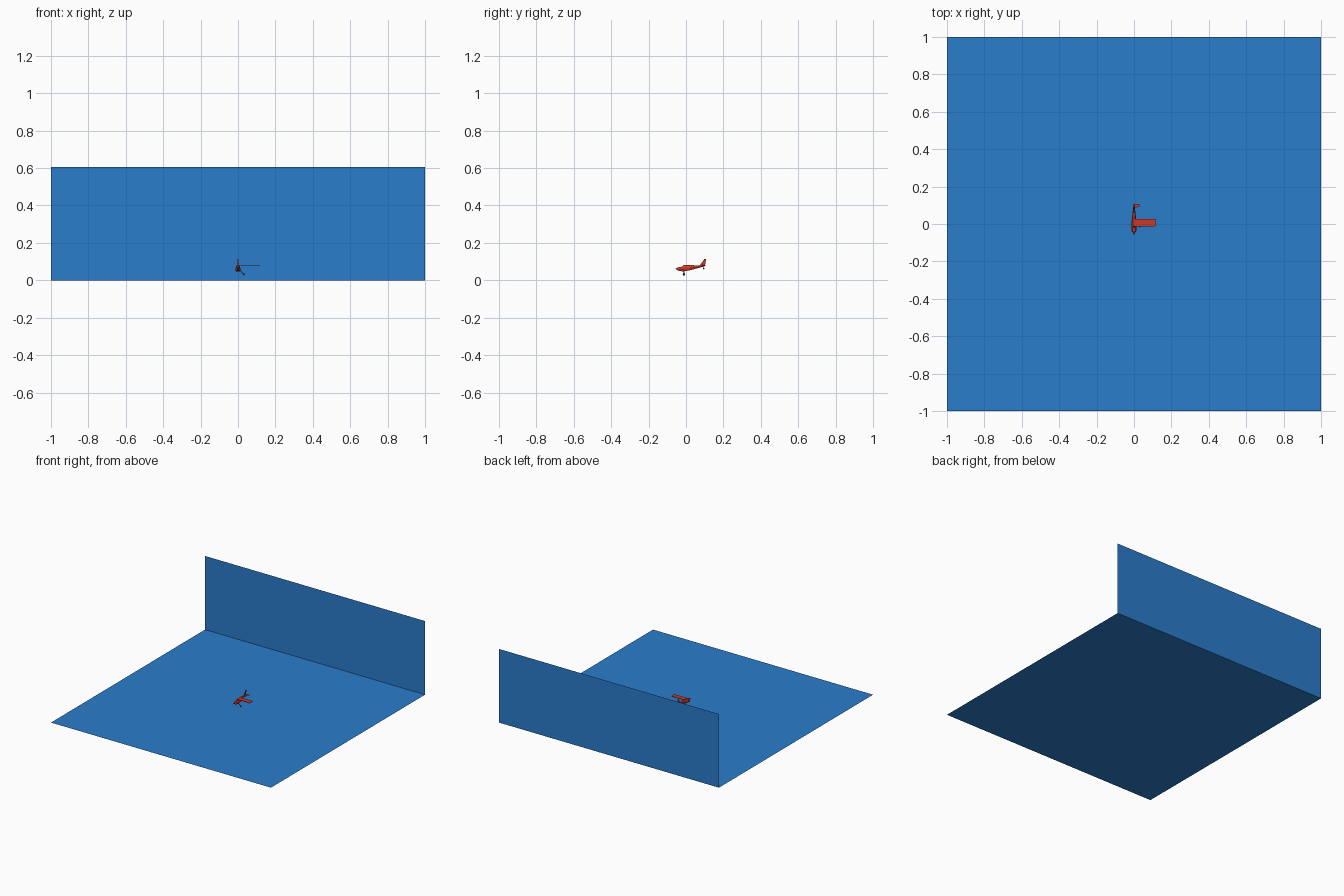
import bpy, bmesh
from mathutils import Vector

if "Cube" in bpy.data.objects:
    bpy.data.objects.remove(bpy.data.objects["Cube"])


def material(name, rgb):
    m = bpy.data.materials.new(name)
    m.diffuse_color = (*rgb, 1)
    m.use_nodes = True
    m.node_tree.nodes["Principled BSDF"].inputs["Base Color"].default_value = m.diffuse_color
    return m


BLUE = material("blue", (0.023, 0.205, 0.604))
RED = material("red", (0.60, 0.04, 0.02))
DARK = material("dark", (0.03, 0.03, 0.03))


def finish(name, verts, faces, mat):
    me = bpy.data.meshes.new(name)
    me.from_pydata(verts, [], faces)
    bm = bmesh.new()
    bm.from_mesh(me)
    bmesh.ops.recalc_face_normals(bm, faces=bm.faces[:])
    bm.to_mesh(me)
    bm.free()
    me.materials.append(mat)
    ob = bpy.data.objects.new(name, me)
    bpy.context.collection.objects.link(ob)
    return ob


def loft(name, rings, mat):
    n = len(rings[0])
    verts = [p for r in rings for p in r]
    faces = [(i * n + k, i * n + (k + 1) % n, (i + 1) * n + (k + 1) % n, (i + 1) * n + k)
             for i in range(len(rings) - 1) for k in range(n)]
    faces += [tuple(range(n)), tuple(range(len(verts) - n, len(verts)))]
    return finish(name, verts, faces, mat)


def slab(name, outline, thickness, mat):
    t = Vector(thickness) / 2
    pts = [Vector(p) for p in outline]
    return loft(name, [[p - t for p in pts], [p + t for p in pts]], mat)


def rod(name, a, b, r, mat, sides=8):
    a, b = Vector(a), Vector(b)
    bpy.ops.mesh.primitive_cylinder_add(vertices=sides, radius=r, depth=(b - a).length,
                                        location=(a + b) / 2)
    ob = bpy.context.object
    ob.name = name
    ob.rotation_euler = (b - a).to_track_quat('Z', 'Y').to_euler()
    ob.data.materials.append(mat)
    return ob


# Backdrop: floor and rear wall, single sheets
finish("floor", [(-1, -1, 0), (1, -1, 0), (1, 1, 0), (-1, 1, 0)], [(0, 1, 2, 3)], BLUE)
wall = finish("back_wall", [(-1, 1, 0), (1, 1, 0), (1, 1, 0.605), (-1, 1, 0.605)],
              [(0, 1, 2, 3)], BLUE)

# Fuselage: stations of y, half width at the base, half width at the top, low z, high z
stations = [(-0.047, 0.006, 0.004, 0.055, 0.067),
            (-0.038, 0.012, 0.007, 0.050, 0.071),
            (-0.020, 0.014, 0.007, 0.048, 0.073),
            (-0.012, 0.014, 0.006, 0.048, 0.081),
            (0.020, 0.012, 0.005, 0.053, 0.081),
            (0.060, 0.008, 0.004, 0.064, 0.080),
            (0.100, 0.003, 0.002, 0.075, 0.081)]
rings = []
for y, w, t, lo, hi in stations:
    mid = lo + (hi - lo) * 0.4
    rings.append([(-w * 0.8, y, lo), (w * 0.8, y, lo), (w, y, mid),
                  (t, y, hi), (-t, y, hi), (-w, y, mid)])
loft("fuselage", rings, RED)

# Nose cone
bpy.ops.mesh.primitive_cone_add(vertices=8, radius1=0.006, radius2=0.001, depth=0.010,
                                location=(0, -0.051, 0.061), rotation=(1.5708, 0, 0))
bpy.context.object.name = "nose_cone"
bpy.context.object.data.materials.append(DARK)

# Flying surfaces: only the right-hand side exists
slab("wing", [(0, -0.013, 0.081), (0.112, -0.013, 0.081), (0.118, -0.008, 0.081),
              (0.114, 0.027, 0.081), (0, 0.027, 0.081)], (0, 0, 0.004), RED)
slab("tailplane", [(0, 0.083, 0.080), (0.028, 0.094, 0.080), (0.031, 0.107, 0.080),
                   (0, 0.105, 0.080)], (0, 0, 0.003), RED)
slab("tail_fin", [(0, 0.074, 0.079), (0, 0.098, 0.114), (0, 0.106, 0.115),
                  (0, 0.107, 0.108), (0, 0.101, 0.076)], (0.003, 0, 0), RED)

# Landing gear: one main leg and a tail wheel
rod("main_leg", (0.009, -0.011, 0.055), (0.030, -0.011, 0.032), 0.002, RED, 6)
rod("main_wheel", (0.029, -0.011, 0.032), (0.034, -0.011, 0.032), 0.007, DARK, 12)
rod("tail_leg", (0, 0.094, 0.077), (0, 0.095, 0.064), 0.0015, RED, 6)
rod("tail_wheel", (-0.0015, 0.095, 0.063), (0.0015, 0.095, 0.063), 0.004, DARK, 10)
